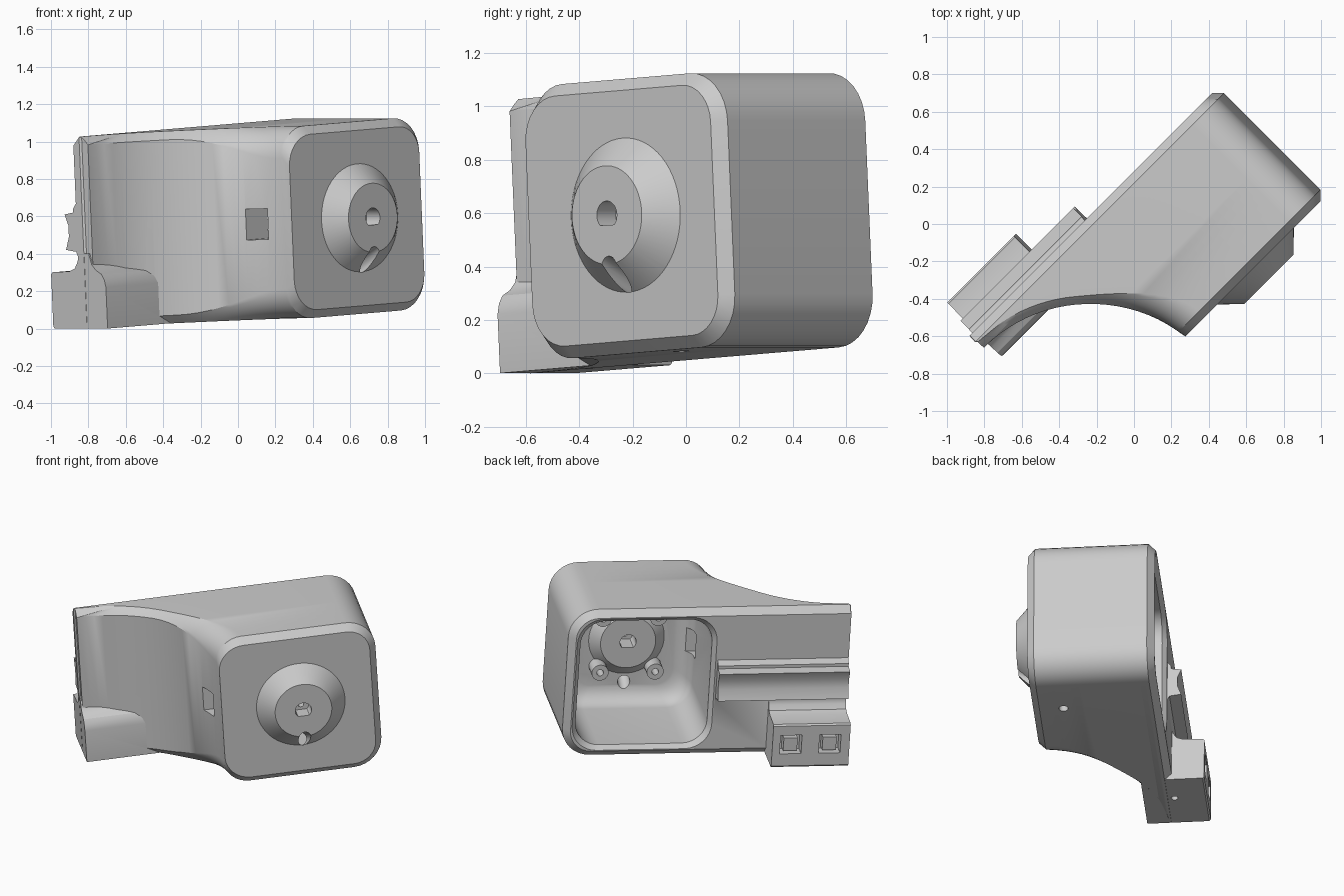
import bpy, bmesh, math
from mathutils import Vector

if "Cube" in bpy.data.objects:
    bpy.data.objects.remove(bpy.data.objects["Cube"])

TILT = (0, math.radians(-3.4), math.radians(45))
grey = bpy.data.materials.new("plain grey")
grey.use_nodes = True
grey.diffuse_color = (0.6, 0.6, 0.6, 1)
grey.node_tree.nodes["Principled BSDF"].inputs["Base Color"].default_value = (0.6, 0.6, 0.6, 1)


# Local frame: u along the body, v toward the face plate, w up
def P(u, v, w):
    return Vector((u, -v, w))


def finish(name, bm):
    bmesh.ops.remove_doubles(bm, verts=bm.verts, dist=1e-5)
    bmesh.ops.recalc_face_normals(bm, faces=bm.faces)
    me = bpy.data.meshes.new(name)
    bm.to_mesh(me)
    bm.free()
    me.materials.append(grey)
    ob = bpy.data.objects.new(name, me)
    ob.rotation_euler = TILT
    bpy.context.collection.objects.link(ob)
    return ob


def ring(v, u0, u1, w0, w1, left, right, roundness=1.0, n=8):
    """Rounded rectangle; the left corners blend from chamfer to round."""
    pts = []
    for k, (su, sw) in enumerate(((1, 1), (-1, 1), (-1, -1), (1, -1))):
        ru, rw = right if su > 0 else left
        f = 1.0 if su > 0 else roundness
        cu = (u1 - ru) if su > 0 else (u0 + ru)
        cw = (w1 - rw) if sw > 0 else (w0 + rw)
        for i in range(n + 1):
            t = i / n
            a = math.pi / 2 * (k + t)
            s = t if k % 2 == 0 else 1 - t
            du = (abs(math.cos(a)) * f + (1 - s) * (1 - f)) * su
            dw = (abs(math.sin(a)) * f + s * (1 - f)) * sw
            pts.append(P(cu + ru * du, v, cw + rw * dw))
    return pts


def loft(name, rings):
    bm = bmesh.new()
    rows = [[bm.verts.new(p) for p in r] for r in rings]
    m = len(rows[0])
    for a, b in zip(rows, rows[1:]):
        for i in range(m):
            j = (i + 1) % m
            bm.faces.new((a[i], a[j], b[j], b[i]))
    bm.faces.new(rows[0])
    bm.faces.new(rows[-1])
    return finish(name, bm)


def extrude(name, profile, u0, u1):
    """A (v, w) profile pushed along u."""
    return loft(name, [[P(u, v, w) for v, w in profile] for u in (u0, u1)])


def box(name, u, v, w):
    return extrude(name, [(v[0], w[0]), (v[1], w[0]), (v[1], w[1]), (v[0], w[1])], *u)


def tube(name, a, b, r0, r1=None, seg=48, flat=None):
    a, b = P(*a), P(*b)
    bm = bmesh.new()
    bmesh.ops.create_cone(bm, cap_ends=True, segments=seg, radius1=r0,
                          radius2=r0 if r1 is None else r1, depth=(b - a).length)
    q = (b - a).to_track_quat('Z', 'Y')
    for vert in bm.verts:
        vert.co = q @ vert.co + (a + b) / 2
        if flat is not None:
            vert.co.z = max(vert.co.z, flat)
    return finish(name, bm)


def combine(target, tools, op):
    bpy.context.view_layer.objects.active = target
    for tool in tools:
        tool.hide_render = True
        mod = target.modifiers.new("cut", 'BOOLEAN')
        mod.operation, mod.solver, mod.object = op, 'EXACT', tool
        bpy.ops.object.modifier_apply(modifier=mod.name)
        bpy.data.objects.remove(tool)


# Housing: slices along v, with the left side following a concave arc
U0, U1, W0, W1 = -0.985, 0.85, 0.058, 1.087
AU, AV, R, C, CR = -0.975, 0.70, 0.80, 0.045, 0.19
none = (0.004, 0.004)
rings = [ring(-0.2, U0, U1 - C, W0 + C, W1 - C, none, (CR - C, CR - C), 0),
         ring(-0.2 + C, U0, U1, W0, W1, none, (CR, CR), 0)]
levels = [-0.145, -0.13, -0.115]
levels += [AV - R * math.cos(math.radians(a)) for a in range(0, 81, 4)] + [0.575, 0.62]
for v in levels:
    g = min(max((v - 0.05) / 0.5, 0), 1)
    g = g * g * (3 - 2 * g)
    c = C + 0.12 * g
    d = AV - v
    inner = math.sqrt(max(0, R * R - d * d))
    outer = math.sqrt(max(0, (R + c) ** 2 - d * d))
    rw = max(0.004, c * min(1, (v + 0.145) / 0.045))
    e = C if v > 0.6 else 0
    rings.append(ring(v, max(U0, AU + inner), U1 - e, W0 + e, W1 - e,
                      (max(0.004, outer - inner), rw), (CR - e, CR - e), g))
housing = loft("housing", rings)

# Face plate centre
CU, CW = 0.335, 0.574

# Cavity opening at the back, with a flared rim and a rounded far end
cavity = []
for v, k in [(-0.21, -0.035), (-0.17, 0)] + [
        (0.38 + 0.12 * math.sin(a), 0.12 * (1 - math.cos(a)))
        for a in [math.pi / 2 * i / 8 for i in range(8)]] + [(0.5, 0.11)]:
    r = (0.16 - k * 0.4,) * 2
    cavity.append(ring(v, -0.09 + k, 0.77 - k, 0.135 + k, 1.01 - k, r, r))
combine(housing, [loft("cavity_cutter", cavity)], 'DIFFERENCE')

# Outer cone, inner boss, screw posts, mounting block and rail
parts = [tube("outer_cone", (CU, 0.60, CW), (CU, 0.72, CW), 0.31, 0.185, 64),
         tube("inner_boss", (CU, 0.53, CW), (CU, 0.44, CW), 0.28, 0.18, 64)]
posts = [(CU + a * 0.18, CW + b * 0.19) for a in (-1, 1) for b in (-1, 1)]
parts += [tube("screw_post", (u, 0.54, w), (u, 0.39, w), 0.055, seg=24) for u, w in posts]
parts.append(extrude("mount_block", [
    (-0.40, 0.059), (-0.41, 0.07), (-0.41, 0.35), (-0.40, 0.36), (-0.27, 0.365), (-0.23, 0.38),
    (-0.21, 0.41), (-0.19, 0.46), (-0.12, 0.46), (-0.10, 0.40), (-0.07, 0.37),
    (-0.03, 0.35), (-0.01, 0.32), (0, 0.28), (0, 0.059)], U0 + 0.001, -0.48))
parts.append(extrude("rail", [
    (-0.18, 0.74), (-0.2, 0.73), (-0.225, 0.70), (-0.225, 0.68), (-0.29, 0.67), (-0.265, 0.61),
    (-0.265, 0.55), (-0.29, 0.48), (-0.215, 0.47), (-0.2, 0.44), (-0.18, 0.44)],
    U0 + 0.002, -0.13))
combine(housing, parts, 'UNION')

# Holes: shaft sockets, slanted drain, window, screw holes, connector pockets
cuts = [tube("socket_cutter", (CU, a, CW), (CU, b, CW), 0.053, seg=32, flat=CW - 0.038)
        for a, b in ((0.62, 0.8), (0.57, 0.4))]
cuts += [tube("shaft_cutter", (CU, 0.5, CW), (CU, 0.7, CW), 0.02, seg=16),
         tube("drain_cutter", (CU, 0.77, 0.40), (CU, 0.40, 0.22), 0.04, seg=24),
         box("window_cutter", (-0.4, 0.02), (0.35, 0.47), (0.49, 0.655)),
         tube("front_hole_cutter", (0.4, 0.42, 0), (0.4, 0.42, 0.12), 0.03, seg=24),
         tube("block_hole_cutter", (-0.7, -0.2, 0), (-0.7, -0.2, 0.15), 0.022, seg=24)]
cuts += [tube("post_cutter", (u, 0.35, w), (u, 0.5, w), 0.022, seg=16) for u, w in posts]
pockets = (-0.6, -0.855)
cuts += [box("pocket_cutter", (u - 0.07, u + 0.07), (-0.5, -0.33), (0.155, 0.285)) for u in pockets]
combine(housing, cuts, 'DIFFERENCE')

# Connector plugs inside the pockets
plugs = [box("connector_plug", (u - 0.045, u + 0.045), (-0.395, -0.32), (0.17, 0.26)) for u in pockets]

bpy.ops.object.select_all(action='DESELECT')
housing.select_set(True)
bpy.context.view_layer.objects.active = housing
bpy.ops.object.shade_smooth_by_angle(angle=math.radians(28))
